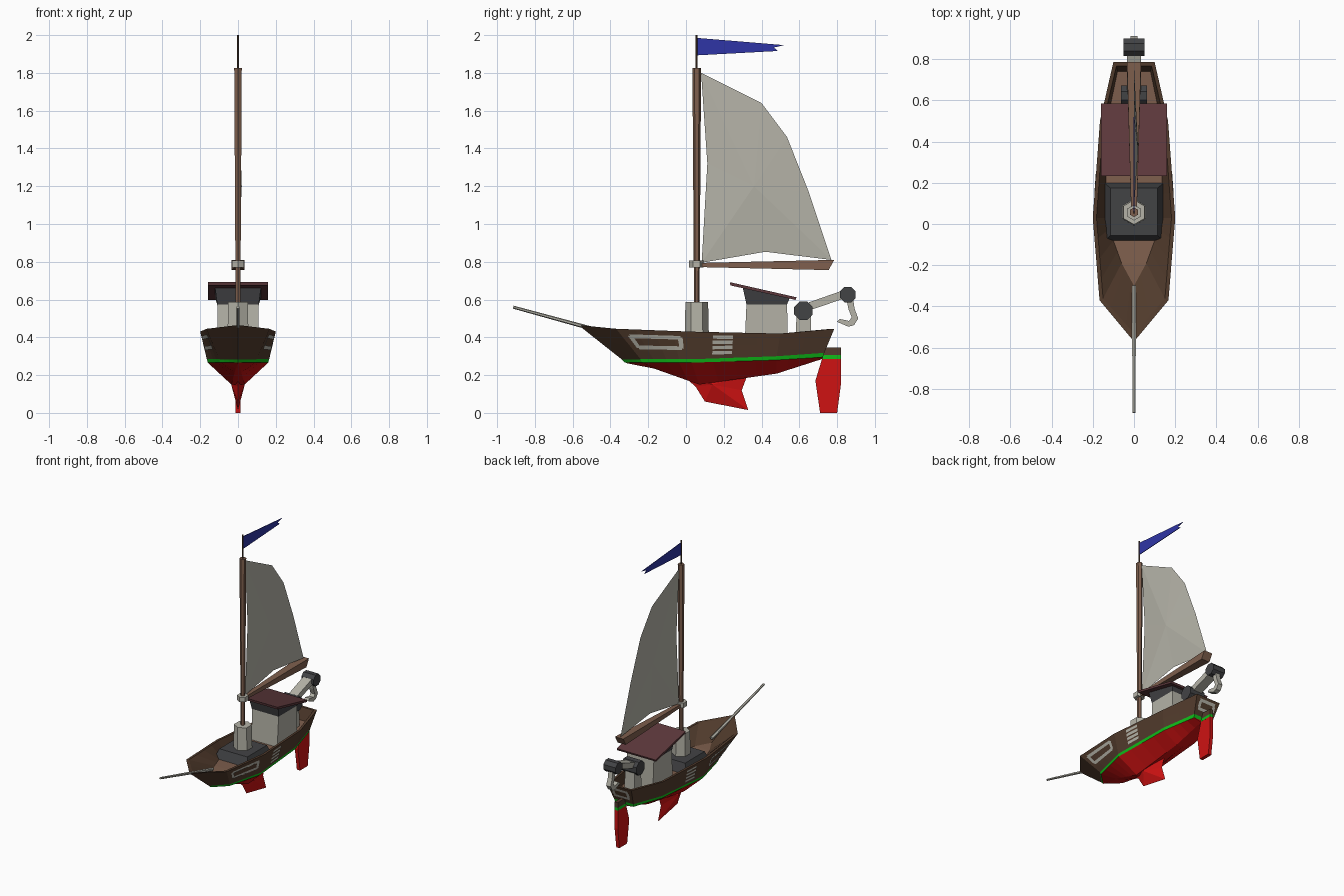
import bpy, bmesh, math
from mathutils import Vector

if "Cube" in bpy.data.objects:
    bpy.data.objects.remove(bpy.data.objects["Cube"])

COLOURS = {
    "hull_brown": (.085, .045, .026), "light_wood": (.21, .115, .075),
    "antifoul_red": (.62, .006, .006), "stripe_green": (.005, .52, .01),
    "pale_grey": (.46, .45, .39), "charcoal": (.055, .056, .06),
    "roof_maroon": (.11, .04, .045), "flag_blue": (.028, .036, .38),
}
MATS = {}
for name, rgb in COLOURS.items():
    m = bpy.data.materials.new(name)
    m.use_nodes = True
    m.diffuse_color = (*rgb, 1)
    m.node_tree.nodes["Principled BSDF"].inputs["Base Color"].default_value = (*rgb, 1)
    MATS[name] = m


def build(name, faces, mats):
    """Make an object from (corner points, material slot) faces, welding shared corners."""
    bm = bmesh.new()
    for points, slot in faces:
        f = bm.faces.new([bm.verts.new(p) for p in points])
        f.material_index = slot
    bmesh.ops.remove_doubles(bm, verts=bm.verts, dist=.0002)
    bmesh.ops.dissolve_degenerate(bm, edges=bm.edges, dist=.0002)
    bmesh.ops.recalc_face_normals(bm, faces=bm.faces)
    me = bpy.data.meshes.new(name)
    bm.to_mesh(me)
    bm.free()
    for m in mats:
        me.materials.append(MATS[m])
    ob = bpy.data.objects.new(name, me)
    bpy.context.scene.collection.objects.link(ob)
    return ob


def loft(name, rings, *mats):
    """Skin closed rings; one material per band if several are given."""
    faces = [(rings[0], 0), (rings[-1], len(mats) - 1)]
    for k, (a, b) in enumerate(zip(rings, rings[1:])):
        for i in range(len(a)):
            j = (i + 1) % len(a)
            faces.append(((a[i], a[j], b[j], b[i]), min(k, len(mats) - 1)))
    return build(name, faces, mats)


def tube(name, a, b, ra, rb, sides, mat):
    a, b = Vector(a), Vector(b)
    q = (b - a).to_track_quat('Z', 'Y')
    def ring(c, r):
        return [c + q @ Vector((r * math.cos(t), r * math.sin(t), 0))
                for t in ((i + .5) * math.tau / sides for i in range(sides))]
    return loft(name, [ring(a, ra), ring(b, rb)], mat)


def rect(hw, y0, z0, y1, z1):
    return [(-hw, y0, z0), (hw, y0, z0), (hw, y1, z1), (-hw, y1, z1)]


def plate(name, outline, half, mat):
    """Side profile (y, z) given a thickness across x."""
    return loft(name, [[(s * half, y, z) for y, z in outline] for s in (-1, 1)], mat)


# Hull guide lines, bow to stern, as half-width, y, z
deck = [(0, -.30, .36), (.06, -.19, .36), (.14, .03, .35), (.13, .5, .35), (.08, .74, .36)]
rim_in = [(0, -.53, .455), (.15, -.362, .445), (.182, .03, .43), (.148, .5, .42), (.085, .767, .445)]
rim = [(0, -.57, .465), (.167, -.37, .445), (.2, .03, .43), (.165, .5, .42), (.1, .785, .445)]
water = [(0, -.34, .283), (.1, -.24, .284), (.165, .03, .284), (.14, .48, .3), (.08, .732, .318)]
stripe = [(0, -.325, .268), (.095, -.235, .268), (.16, .03, .266), (.135, .48, .28), (.075, .725, .295)]
keel = [(0, -.31, .262), (.012, -.17, .235), (.035, .07, .15), (.025, .48, .208), (.01, .72, .285)]


def along(line, s):
    i = min(int(s), len(line) - 2)
    return Vector(line[i]).lerp(Vector(line[i + 1]), s - i)


def flip(p, side):
    return Vector((p[0] * side, p[1], p[2]))


STEP = 4
lines = [deck, rim_in, rim]
lines += [[along(rim, i / STEP).lerp(along(water, i / STEP), t)
           for i in range(4 * STEP + 1)] for t in (.25, .5, .75)]
lines += [water, stripe, keel]
fine = [ln if len(ln) > 5 else [along(ln, i / STEP) for i in range(4 * STEP + 1)]
        for ln in lines]
slots = [0] * 6 + [1, 2]
faces = []
for a, b, slot in zip(fine, fine[1:], slots):
    for side in (-1, 1):
        for i in range(4 * STEP):
            faces.append(([flip(p, side) for p in (a[i], a[i + 1], b[i + 1], b[i])], slot))
    # transom and its inner face
    faces.append(([flip(a[-1], 1), flip(b[-1], 1), flip(b[-1], -1), flip(a[-1], -1)], slot))
for ln, slot in ((fine[0], 3), (fine[-1], 2)):
    for p, q in zip(ln, ln[1:]):
        faces.append(([flip(p, 1), flip(q, 1), flip(q, -1), flip(p, -1)], slot))
build("hull", faces, ["hull_brown", "stripe_green", "antifoul_red", "light_wood"])


# Painted side markings that hug the planking
def patch(s0, s1, t0, t1, side):
    def at(s, t):
        p = along(rim, s).lerp(along(water, s), t)
        return flip(p + Vector((.005, 0, 0)), side)
    n = 6
    out = []
    for i in range(n):
        a, b = s0 + (s1 - s0) * i / n, s0 + (s1 - s0) * (i + 1) / n
        out.append(([at(a, t0), at(b, t0), at(b, t1), at(a, t1)], 0))
    return out


for side, word in ((1, "left"), (-1, "right")):
    frame = (patch(1.12, 1.84, .17, .30, side) + patch(1.12, 1.84, .54, .67, side)
             + patch(1.09, 1.16, .22, .62, side) + patch(1.80, 1.87, .22, .62, side))
    build(word + "_bow_frame", frame, ["pale_grey"])
    bars = []
    for k in range(4):
        bars += patch(2.24, 2.47, .12 + k * .2, .25 + k * .2, side)
    build(word + "_side_bars", bars, ["pale_grey"])


# Frame on the transom
def stern_bar(x0, x1, z0, z1):
    def at(x, z):
        return (x, .79 - (.445 - z) * .417, z)
    return ([at(x0, z0), at(x1, z0), at(x1, z1), at(x0, z1)], 0)


build("transom_frame", [stern_bar(-.065, .065, .405, .425), stern_bar(-.065, .065, .35, .368),
                        stern_bar(-.07, -.048, .368, .405), stern_bar(.048, .07, .368, .405)],
      ["pale_grey"])


# Keel fin, swelling at the middle
fin = [(-.02, .2), (.05, .14), (.1, .06), (.33, .015), (.295, .12), (.325, .2), (.15, .22)]
faces = []
for side in (-1, 1):
    for (y, z), (v, w) in zip(fin, fin[1:] + fin[:1]):
        faces.append((((0, y, z), (0, v, w), (.036 * side, .14, .15)), 0))
build("keel_fin", faces, ["antifoul_red"])

# Rudder
plate("rudder_blade", [(.72, .285), (.82, .285), (.82, .15), (.8, 0), (.71, 0), (.685, .17)],
      .013, "antifoul_red")
plate("rudder_stripe", [(.71, .285), (.82, .285), (.82, .306), (.71, .306)], .0135, "stripe_green")
plate("rudder_head", [(.72, .306), (.82, .306), (.82, .345), (.72, .345)], .013, "hull_brown")

# Wheelhouse: pale walls, dark flared window band, sloping roof
loft("wheelhouse", [rect(.105, .31, .345, .54, .345), rect(.11, .32, .575, .535, .575),
                    rect(.122, .30, .665, .55, .61)], "pale_grey", "charcoal")
loft("wheelhouse_roof", [rect(.16, .235, .675, .58, .598), rect(.16, .232, .692, .585, .612)],
     "roof_maroon")

# Hatch and mast step
loft("hatch", [rect(.145, -.085, .345, .2, .345), rect(.115, -.055, .42, .175, .42)], "charcoal")
tube("mast_step", (0, .057, .41), (0, .057, .588), .064, .06, 6, "pale_grey")

# Mast, boom and flagpole
tube("mast", (0, .057, .5), (0, .057, 1.825), .014, .023, 6, "light_wood")
tube("flagpole", (0, .056, 1.8), (0, .056, 2.0), .006, .006, 6, "hull_brown")
tube("boom_collar", (0, .055, .77), (0, .055, .806), .038, .038, 6, "pale_grey")
loft("boom", [[(-.014, .07, .772), (.014, .07, .772), (.014, .07, .794), (-.014, .07, .794)],
              [(-.034, .755, .756), (.034, .755, .756), (.034, .785, .81), (-.034, .785, .81)]],
     "light_wood")

# Mainsail with a slight belly
sail = [(.08, 1.8), (.4, 1.64), (.535, 1.46), (.65, 1.17), (.77, .81),
        (.42, .853), (.083, .795), (.113, 1.32)]
build("mainsail", [(((0, y, z), (0, v, w), (.02, .36, 1.2)), 0)
                   for (y, z), (v, w) in zip(sail, sail[1:] + sail[:1])], ["pale_grey"])

# Swallowtail pennant
plate("pennant", [(.06, 1.985), (.52, 1.947), (.465, 1.934), (.487, 1.916), (.06, 1.893)],
      .002, "flag_blue")

# Bowsprit
tube("bowsprit", (0, -.915, .56), (0, -.3, .392), .008, .012, 6, "pale_grey")

# Stern crane with two drums, arm and hook
plate("crane_post", [(.58, .35), (.665, .35), (.66, .53), (.585, .53)], .04, "pale_grey")
tube("crane_drum", (-.062, .622, .54), (.062, .622, .54), .053, .053, 8, "charcoal")
plate("crane_arm", [(.65, .585), (.83, .648), (.85, .61), (.66, .545)], .035, "pale_grey")
tube("crane_pulley", (-.05, .857, .626), (.05, .857, .626), .045, .045, 8, "charcoal")
plate("crane_hook", [(.85, .6), (.885, .6), (.893, .55), (.912, .5), (.89, .465), (.86, .456),
                     (.8, .482), (.815, .497), (.862, .487), (.878, .505), (.86, .55)],
      .018, "pale_grey")
